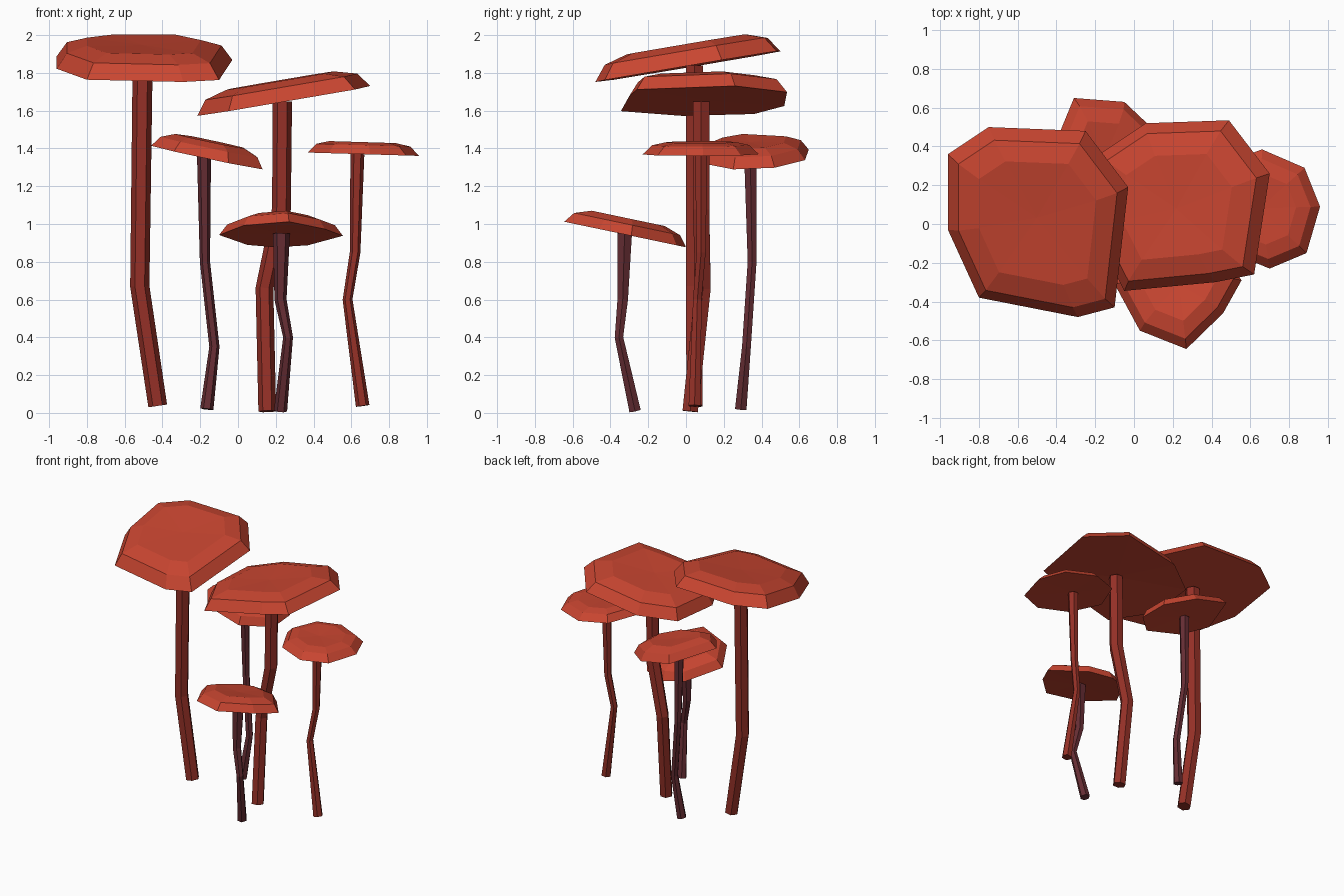
import bpy, bmesh, math
from mathutils import Vector

if "Cube" in bpy.data.objects:
    bpy.data.objects.remove(bpy.data.objects["Cube"])


def material(name, rgb):
    m = bpy.data.materials.new(name)
    m.diffuse_color = (*rgb, 1)
    m.use_nodes = True
    m.node_tree.nodes["Principled BSDF"].inputs["Base Color"].default_value = m.diffuse_color
    return m


CAP = material("cap red", (0.58, 0.06, 0.03))
STEM = material("stem dark red", (0.30, 0.03, 0.02))
PLUM = material("stem plum", (0.13, 0.026, 0.033))


def finish(bm, name, mat):
    bmesh.ops.recalc_face_normals(bm, faces=bm.faces)
    mesh = bpy.data.meshes.new(name)
    bm.to_mesh(mesh)
    bm.free()
    mesh.materials.append(mat)
    bpy.context.collection.objects.link(bpy.data.objects.new(name, mesh))


def bridge(bm, a, b):
    for i in range(len(a)):
        j = (i + 1) % len(a)
        bm.faces.new((a[i], a[j], b[j], b[i]))


def fan(bm, ring, centre):
    for i in range(len(ring)):
        bm.faces.new((ring[i], ring[(i + 1) % len(ring)], centre))


# Faceted cap: tilted rim outline, bevelled edge, inner ring, almost flat middle
def cap(name, outline, centre, z0, slope, heights, scales):
    bm = bmesh.new()
    c = Vector(centre)
    normal = Vector((-slope[0], -slope[1], 1))

    def point(p, s, h):
        q = c + (Vector(p) - c) * s
        d = q - c
        return bm.verts.new(Vector((q.x, q.y, z0 + d.x * slope[0] + d.y * slope[1])) + normal * h)

    rim = [point(p, 1, 0) for p in outline]
    edge = [point(p, scales[0], heights[0]) for p in outline]
    inner = [point(p, scales[1], heights[1]) for p in outline]
    bridge(bm, rim, edge)
    bridge(bm, edge, inner)
    fan(bm, inner, point(centre, 1, heights[1] - 0.008))
    fan(bm, rim, point(centre, 1, 0.008))
    finish(bm, name, CAP)


# Bent six-sided stem: path points are x, y, z, radius
def stem(name, path, mat):
    bm = bmesh.new()
    pts = [Vector(p[:3]) for p in path]
    rings = []
    for i, p in enumerate(pts):
        t = (pts[min(i + 1, len(pts) - 1)] - pts[max(i - 1, 0)]).normalized()
        u = (Vector((1, 0, 0)) - t * t.x).normalized()
        v = t.cross(u)
        r = path[i][3]
        rings.append([bm.verts.new(p + u * (r * math.cos(k * math.pi / 3)) + v * (r * math.sin(k * math.pi / 3)))
                      for k in range(6)])
    for a, b in zip(rings, rings[1:]):
        bridge(bm, a, b)
    bm.faces.new(rings[0])
    bm.faces.new(rings[-1])
    finish(bm, name, mat)


# Tall left mushroom
cap("tall_left_cap",
    [(-.96, .36), (-.75, .50), (-.25, .48), (-.03, .19), (-.10, -.43), (-.29, -.48), (-.80, -.38), (-.96, -.03)],
    (-.50, .05), 1.84, (.01, .17), (.08, .115), (.88, .65))
stem("tall_left_stem",
     [(-.425, .045, .037, .05), (-.52, .045, .67, .051), (-.505, .045, 1.84, .053)], STEM)

# Tall middle mushroom
cap("tall_middle_cap",
    [(.06, .52), (.49, .535), (.70, .26), (.62, -.26), (.42, -.30), (-.05, -.345), (-.215, -.02), (-.18, .36)],
    (.235, .08), 1.65, (.17, .01), (.075, .108), (.88, .62))
stem("tall_middle_stem",
     [(.155, .022, .008, .047), (.14, .09, .66, .047), (.23, .08, 1.08, .05), (.235, .08, 1.65, .051)], STEM)

# Back mushroom
cap("back_cap",
    [(-.46, .28), (-.38, .48), (-.31, .65), (-.05, .63), (.12, .47), (.13, .25), (-.05, .08), (-.34, .11)],
    (-.17, .34), 1.355, (-.21, .03), (.055, .085), (.87, .62))
stem("back_stem",
     [(-.165, .29, .02, .035), (-.125, .32, .35, .027), (-.175, .35, .8, .027), (-.18, .34, 1.36, .037)], PLUM)

# Right mushroom
cap("right_cap",
    [(.46, .31), (.66, .385), (.88, .29), (.96, .09), (.89, -.15), (.70, -.23), (.48, -.14), (.37, .08)],
    (.645, .08), 1.37, (-.03, 0), (.048, .064), (.84, .6))
stem("right_stem",
     [(.66, .045, .037, .036), (.58, .06, .6, .026), (.62, .08, .85, .028), (.632, .08, 1.37, .037)], STEM)

# Small front mushroom
cap("front_cap",
    [(.03, -.55), (.27, -.645), (.46, -.46), (.555, -.29), (.37, -.05), (.20, 0), (.05, -.06), (-.10, -.31)],
    (.23, -.325), .945, (0, -.21), (.055, .085), (.87, .6))
stem("front_stem",
     [(.225, -.27, .011, .035), (.265, -.355, .4, .026), (.225, -.335, .6, .032), (.23, -.325, .95, .045)], PLUM)
